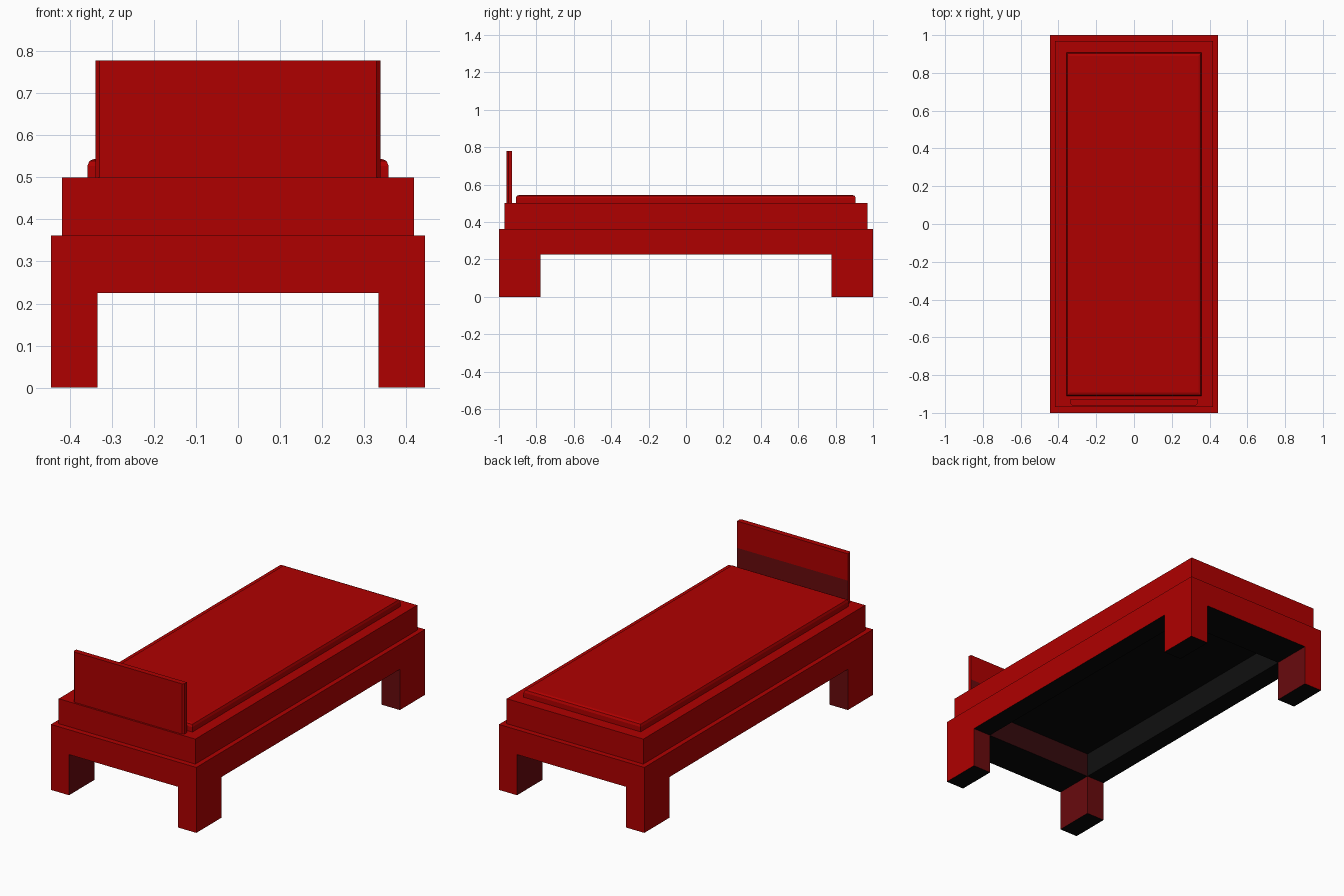
import bpy
import bmesh

if "Cube" in bpy.data.objects:
    bpy.data.objects.remove(bpy.data.objects["Cube"])

COLOURS = {
    "bright_red": (0.43, 0.0, 0.0, 1),
    "maroon": (0.14, 0.003, 0.004, 1),
    "dark_brown_red": (0.035, 0.003, 0.004, 1),
    "charcoal": (0.005, 0.005, 0.005, 1),
    "black": (0.002, 0.002, 0.002, 1),
}
RED, MAROON, BROWN, CHARCOAL, BLACK = range(5)
materials = []
for colour_name, value in COLOURS.items():
    mat = bpy.data.materials.new(colour_name)
    mat.diffuse_color = value
    mat.use_nodes = True
    mat.node_tree.nodes["Principled BSDF"].inputs["Base Color"].default_value = mat.diffuse_color
    materials.append(mat)


def make_object(name, bm, rule=None):
    """Finish a mesh; rule(centre, normal) picks the colour of each face."""
    bmesh.ops.recalc_face_normals(bm, faces=bm.faces)
    bm.normal_update()
    if rule:
        for f in bm.faces:
            f.material_index = rule(f.calc_center_median(), f.normal)
    mesh = bpy.data.meshes.new(name)
    bm.to_mesh(mesh)
    bm.free()
    for mat in materials:
        mesh.materials.append(mat)
    obj = bpy.data.objects.new(name, mesh)
    bpy.context.collection.objects.link(obj)
    return obj


def box(lo, hi):
    bm = bmesh.new()
    bmesh.ops.create_cube(bm, size=1)
    for v in bm.verts:
        v.co = [(a + b) / 2 + c * (b - a) for a, b, c in zip(lo, hi, v.co)]
    return bm


def bevel(bm, offset, segments, pick):
    edges = [e for e in bm.edges if all(pick(v.co) for v in e.verts)]
    bmesh.ops.bevel(bm, geom=edges, offset=offset, segments=segments,
                    profile=0.5, affect='EDGES')


# Base frame, hollowed from below between the legs
bm = box((-0.445, -1, 0.225), (0.445, 1, 0.362))
bm.normal_update()
bottom = min(bm.faces, key=lambda f: f.calc_center_median().z)
bmesh.ops.inset_individual(bm, faces=[bottom], thickness=0.11)
for v in bottom.verts:
    v.co.x = 0.335 if v.co.x > 0 else -0.335
    v.co.y = 0.78 if v.co.y > 0 else -0.78
extruded = bmesh.ops.extrude_discrete_faces(bm, faces=[bottom])
for v in extruded["faces"][0].verts:
    v.co.z = 0.36


def frame_rule(c, n):
    if n.z < -0.5:
        return BLACK
    if abs(n.z) < 0.5 and abs(c.x) < 0.34 and abs(c.y) < 0.79:
        return BROWN if abs(n.y) > 0.5 else CHARCOAL
    return RED


make_object("base_frame", bm, frame_rule)

# Narrower platform on the frame
make_object("platform", box((-0.418, -0.97, 0.362), (0.418, 0.97, 0.50)))


# Four corner legs: maroon inside, black soles
def leg_rule(c, n):
    if n.z < -0.5:
        return BLACK
    return MAROON if n.x * c.x + n.y * c.y < -0.1 else RED


for sx, side in ((-1, "left"), (1, "right")):
    for sy, end in ((-1, "front"), (1, "back")):
        xs = sorted((sx * 0.334, sx * 0.445))
        ys = sorted((sy * 0.779, sy * 1.0))
        make_object(f"{end}_{side}_leg",
                    box((xs[0], ys[0], 0), (xs[1], ys[1], 0.225)), leg_rule)

# Mattress with rounded top rim
bm = box((-0.358, -0.91, 0.50), (0.358, 0.907, 0.544))
bevel(bm, 0.017, 2, lambda c: c.z > 0.54)
make_object("mattress", bm)

# Headboard with chamfered front corners and a maroon lower back
bm = box((-0.339, -0.96, 0.50), (0.339, -0.93, 0.778))
for sx in (-1, 1):
    bevel(bm, 0.01, 1, lambda c: c.y < -0.955 and c.x * sx > 0.335)
bmesh.ops.bisect_plane(bm, geom=bm.verts[:] + bm.edges[:] + bm.faces[:],
                       plane_co=(0, 0, 0.63), plane_no=(0, 0, 1))
make_object("headboard", bm,
            lambda c, n: MAROON if n.y > 0.5 and c.z < 0.63 else RED)
